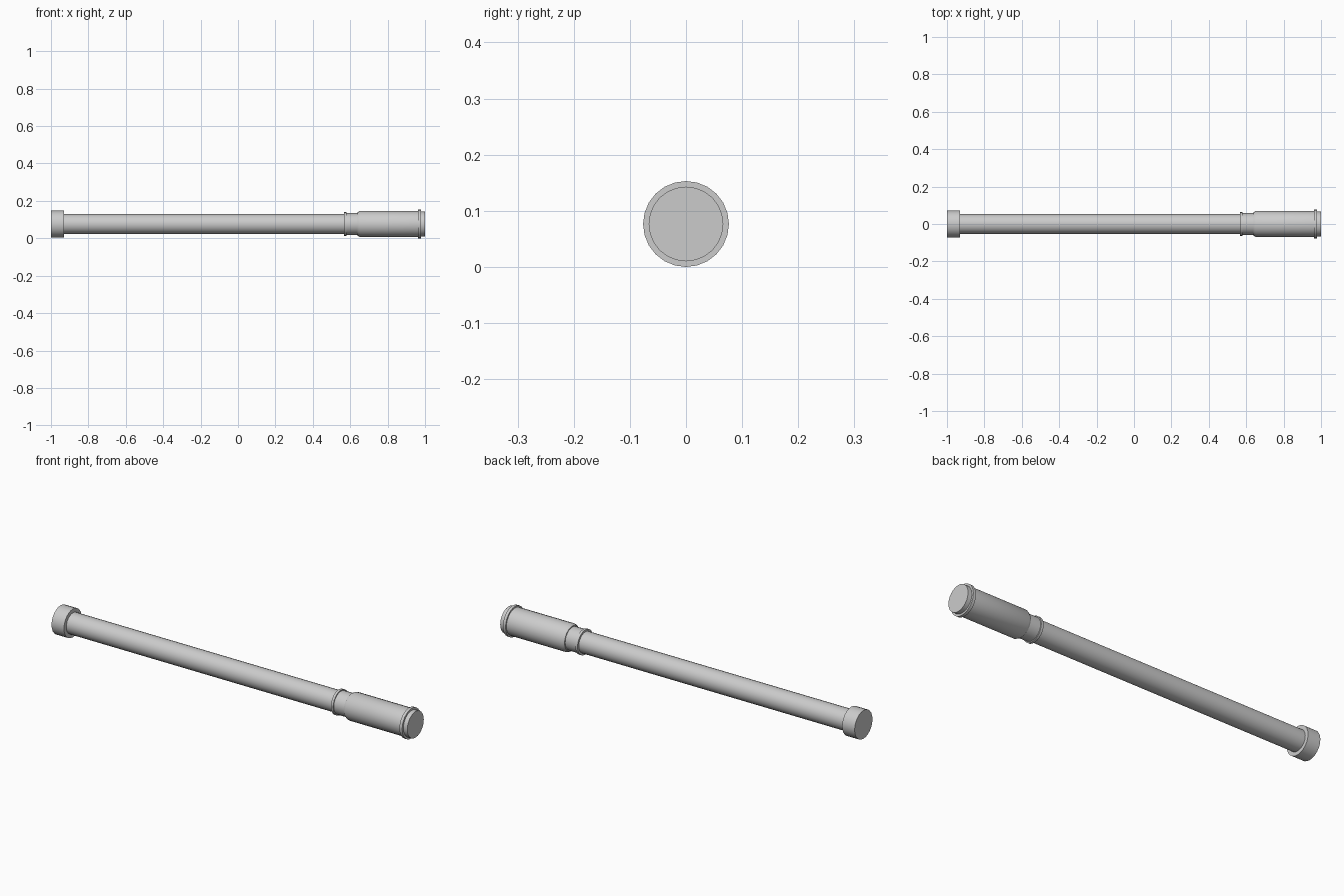
import bpy, bmesh
from math import cos, sin, tau, radians

if "Cube" in bpy.data.objects:
    bpy.data.objects.remove(bpy.data.objects["Cube"])

SIDES = 24
CENTRE_Z = 0.0765


def lathe(name, profile):
    """Revolve (x, radius) points around the long axis; radius 0 closes an end."""
    bm = bmesh.new()
    rings = []
    for x, r in profile:
        if r == 0:
            rings.append([bm.verts.new((x, 0, CENTRE_Z))])
        else:
            rings.append([bm.verts.new((x, r * sin(tau * i / SIDES),
                                        CENTRE_Z + r * cos(tau * i / SIDES)))
                          for i in range(SIDES)])
    for a, b in zip(rings, rings[1:]):
        for i in range(SIDES):
            j = (i + 1) % SIDES
            if len(a) == 1:
                bm.faces.new((a[0], b[j], b[i]))
            elif len(b) == 1:
                bm.faces.new((a[i], a[j], b[0]))
            else:
                bm.faces.new((a[i], a[j], b[j], b[i]))
    # merge flat end fans into single caps
    bmesh.ops.dissolve_limit(bm, angle_limit=radians(0.5),
                             verts=bm.verts[:], edges=bm.edges[:])
    mesh = bpy.data.meshes.new(name)
    bm.to_mesh(mesh)
    bm.free()
    obj = bpy.data.objects.new(name, mesh)
    bpy.context.collection.objects.link(obj)
    bpy.ops.object.select_all(action='DESELECT')
    obj.select_set(True)
    bpy.context.view_layer.objects.active = obj
    bpy.ops.object.shade_smooth_by_angle(angle=radians(30))
    return obj


# plain cap at the left end
lathe("end_cap", [(-1.0, 0), (-1.0, 0.072), (-0.93, 0.072), (-0.93, 0.053)])

# long slim shaft
lathe("shaft", [(-0.93, 0.053), (0.567, 0.053)])

# collar with a raised lip where the shaft meets the grip
lathe("collar", [(0.567, 0.053), (0.567, 0.063), (0.58, 0.063),
                 (0.58, 0.058), (0.64, 0.058)])

# thick grip with a chamfered shoulder
lathe("grip", [(0.64, 0.058), (0.64, 0.063), (0.652, 0.069), (0.963, 0.069)])

# flange ring and end disc
lathe("pommel", [(0.963, 0.069), (0.963, 0.0765), (0.978, 0.0765),
                 (0.978, 0.0665), (1.0, 0.0665), (1.0, 0)])
